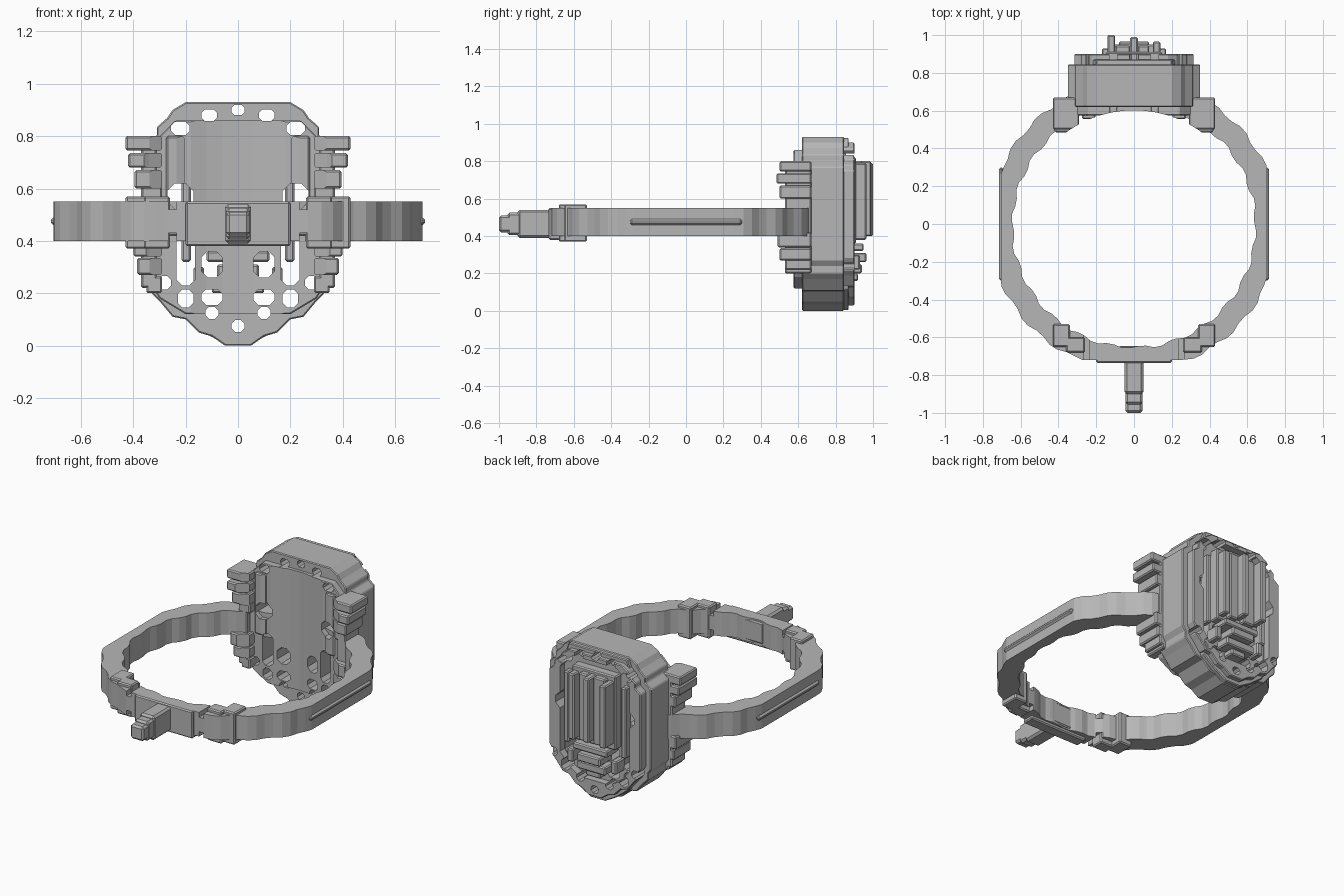
import bpy, bmesh, math

if "Cube" in bpy.data.objects:
    bpy.data.objects.remove(bpy.data.objects["Cube"])

grey = bpy.data.materials.new("stone_grey")
grey.diffuse_color = (0.47, 0.47, 0.47, 1)
grey.use_nodes = True
grey.node_tree.nodes["Principled BSDF"].inputs["Base Color"].default_value = grey.diffuse_color


def make(name, bm, bevel=0.0):
    bmesh.ops.recalc_face_normals(bm, faces=bm.faces)
    me = bpy.data.meshes.new(name)
    bm.to_mesh(me)
    bm.free()
    me.materials.append(grey)
    ob = bpy.data.objects.new(name, me)
    bpy.context.scene.collection.objects.link(ob)
    if bevel:
        m = ob.modifiers.new("chamfer", 'BEVEL')
        m.width, m.segments, m.limit_method = bevel, 1, 'ANGLE'
        m.angle_limit = math.radians(40)
    return ob


def add_box(bm, x0, x1, y0, y1, z0, z1):
    v = bmesh.ops.create_cube(bm, size=1)['verts']
    for p in v:
        p.co = ((x0 + x1) / 2 + p.co.x * (x1 - x0), (y0 + y1) / 2 + p.co.y * (y1 - y0),
                (z0 + z1) / 2 + p.co.z * (z1 - z0))


def boxes(name, specs, mirror=False, bevel=0.007):
    bm = bmesh.new()
    for x0, x1, *rest in specs:
        add_box(bm, x0, x1, *rest)
        if mirror:
            add_box(bm, -x1, -x0, *rest)
    return make(name, bm, bevel)


def add_prism(bm, pts, y0, y1):
    a = [bm.verts.new((x, y0, z)) for x, z in pts]
    b = [bm.verts.new((x, y1, z)) for x, z in pts]
    bm.faces.new(a)
    bm.faces.new(b[::-1])
    for i in range(len(a)):
        j = (i + 1) % len(a)
        bm.faces.new((a[i], b[i], b[j], a[j]))


def outline(half):
    return half + [(-x, z) for x, z in reversed(half)]


def prism(name, pts, y0, y1, bevel=0.0):
    bm = bmesh.new()
    add_prism(bm, pts, y0, y1)
    return make(name, bm, bevel)


def cut(ob, *cutters):
    for c in cutters:
        m = ob.modifiers.new("cut", 'BOOLEAN')
        m.operation, m.object, m.solver = 'DIFFERENCE', c, 'EXACT'
    dg = bpy.context.evaluated_depsgraph_get()
    me = bpy.data.meshes.new_from_object(ob.evaluated_get(dg))
    ob.modifiers.clear()
    ob.data = me


# Band: stepped ring with flattened sides and front
N = 96
bm = bmesh.new()
loops = []
for r, cx, cy, z in ((0.757, 0.705, 0.72, 0.40), (0.757, 0.705, 0.72, 0.55),
                     (0.637, 0.645, 0.655, 0.55), (0.637, 0.645, 0.655, 0.40)):
    loop = []
    for i in range(N):
        a = 2 * math.pi * (i + 0.5) / N
        rr = r + 0.014 * ((i // 2) % 2)
        x = max(-cx, min(cx, rr * math.cos(a)))
        y = max(-cy, rr * math.sin(a) - 0.01)
        loop.append(bm.verts.new((x, y, z)))
    loops.append(loop)
for k in range(4):
    p, q = loops[k], loops[(k + 1) % 4]
    for i in range(N):
        j = (i + 1) % N
        bm.faces.new((p[i], p[j], q[j], q[i]))
band = make("band", bm)

# Shallow notches either side of the clasp
notches = boxes("notch_cutter", [(0.235, 0.265, -0.8, -0.5, 0.52, 0.6),
                                 (0.235, 0.265, -0.8, -0.5, 0.35, 0.43)], True, 0)
cut(band, notches)

# Long ridges on the flat sides of the band
boxes("side_ridge", [(0.69, 0.715, -0.30, 0.30, 0.46, 0.49)], True, 0.01)

# Clasp plates and tail
boxes("clasp_side", [(0.26, 0.36, -0.68, -0.60, 0.37, 0.57),
                     (0.34, 0.43, -0.65, -0.53, 0.37, 0.57)], True)
boxes("clasp_plate", [(-0.2, 0.2, -0.735, -0.66, 0.38, 0.55),
                      (-0.08, 0.08, -0.70, -0.645, 0.41, 0.54)])
boxes("tail", [(-0.05, 0.05, -0.90, -0.70, 0.39, 0.54),
               (-0.046, 0.046, -0.955, -0.85, 0.405, 0.525),
               (-0.045, 0.045, -1.0, -0.90, 0.42, 0.51)], bevel=0.012)

# Cutters: wrist hollow, piercings and back recess
bm = bmesh.new()
bmesh.ops.create_cone(bm, cap_ends=True, segments=64, radius1=0.612, radius2=0.612, depth=2)
wrist = make("wrist_cutter", bm)
wrist.location = (0, -0.01, 0.4)
bm = bmesh.new()
for x, z, w, h in ((0, .9, .05, .04), (.11, .88, .06, .045), (.22, .83, .07, .05),
                   (.22, .57, .10, .10), (.2, .33, .07, .20), (.1, .31, .08, .10),
                   (.1, .185, .08, .06), (.2, .18, .06, .07), (.28, .24, .05, .05),
                   (.1, .125, .05, .045), (0, .075, .05, .045)):
    for s in ((1, -1) if x else (1,)):
        k = min(w, h) * 0.3
        w2, h2 = w / 2, h / 2
        oct_pts = [(w2, h2 - k), (w2 - k, h2), (k - w2, h2), (-w2, h2 - k),
                   (-w2, k - h2), (k - w2, -h2), (w2 - k, -h2), (w2, k - h2)]
        add_prism(bm, [(s * x + px, z + pz) for px, pz in oct_pts], 0.3, 1.2)
piercings = make("piercing_cutter", bm)
recess = prism("recess_cutter", outline([(0.10, 0.13), (0.17, 0.17), (0.24, 0.25), (0.24, 0.78),
                                         (0.20, 0.83), (0.15, 0.87)]), 0.855, 1.1)

# Head: stepped core, rear rim and front lip
half = [(0.05, 0), (0.10, 0.035), (0.15, 0.05), (0.20, 0.10), (0.25, 0.11), (0.30, 0.17),
        (0.33, 0.20), (0.33, 0.24), (0.35, 0.27), (0.35, 0.77), (0.31, 0.80), (0.31, 0.835),
        (0.27, 0.87), (0.25, 0.90), (0.20, 0.93)]
core = prism("head_core", outline(half), 0.62, 0.845, 0.005)
cut(core, wrist, piercings)
rim = prism("rear_rim", outline([(x * 0.9, 0.03 + z * 0.935) for x, z in half]), 0.84, 0.9, 0.005)
cut(rim, piercings, recess)
mid = prism("roof_edge", outline([(0.05, 0.005), (0.13, 0.05), (0.22, 0.12), (0.22, 0.87),
                                  (0.2, 0.925)]), 0.84, 0.87, 0.005)
cut(mid, piercings, recess)
lip = prism("front_lip", outline([(0.20, 0.12), (0.30, 0.18), (0.35, 0.26), (0.35, 0.76),
                                  (0.30, 0.80), (0.24, 0.86)]), 0.575, 0.63, 0.005)
cut(lip, wrist, piercings)

# Stepped lugs that grip the band
for i, (x, y, z0, z1) in enumerate(((.43, .50, .745, .80), (.42, .485, .68, .735),
                                    (.395, .50, .60, .67), (.37, .53, .545, .61),
                                    (.40, .49, .34, .42), (.385, .50, .27, .335),
                                    (.35, .53, .20, .265))):
    lug = boxes("lug_%d" % (i + 1), [(0.29, x, y, 0.67, z0, z1)], True)
    cut(lug, wrist)
spine = boxes("lug_spine", [(0.31, 0.37, 0.53, 0.67, 0.22, 0.79)], True)
cut(spine, wrist)

# Upright columns beside the flat inner panel
columns = boxes("inner_column", [(0.145, 0.19, 0.592, 0.64, 0.42, 0.835),
                                 (0.205, 0.275, 0.555, 0.64, 0.42, 0.80)], True)
cut(columns, wrist, piercings)

# Rear relief: upright bars and stacked blocks at the foot
boxes("rear_panel", [(-0.15, 0.15, 0.84, 0.91, 0.36, 0.82)])
boxes("rear_bar", [(-0.14, -0.10, 0.89, 1.0, 0.40, 0.79), (-0.02, 0.02, 0.89, 0.99, 0.40, 0.80),
                   (0.02, 0.08, 0.89, 0.945, 0.38, 0.80), (0.10, 0.14, 0.89, 0.965, 0.38, 0.79),
                   (-0.10, -0.02, 0.89, 0.945, 0.38, 0.80)])
boxes("side_bar", [(0.18, 0.215, 0.84, 0.90, 0.32, 0.76)], True)
boxes("foot_block", [(-0.12, 0.12, 0.84, 0.95, 0.32, 0.36), (-0.08, 0.08, 0.84, 0.965, 0.26, 0.31),
                     (-0.10, 0.10, 0.84, 0.94, 0.20, 0.25), (-0.05, 0.05, 0.84, 0.92, 0.16, 0.20)])
boxes("foot_stud", [(0.13, 0.17, 0.84, 0.93, 0.22, 0.30)], True)

# Cutters are no longer needed
for c in (notches, wrist, piercings, recess):
    bpy.data.objects.remove(c)
